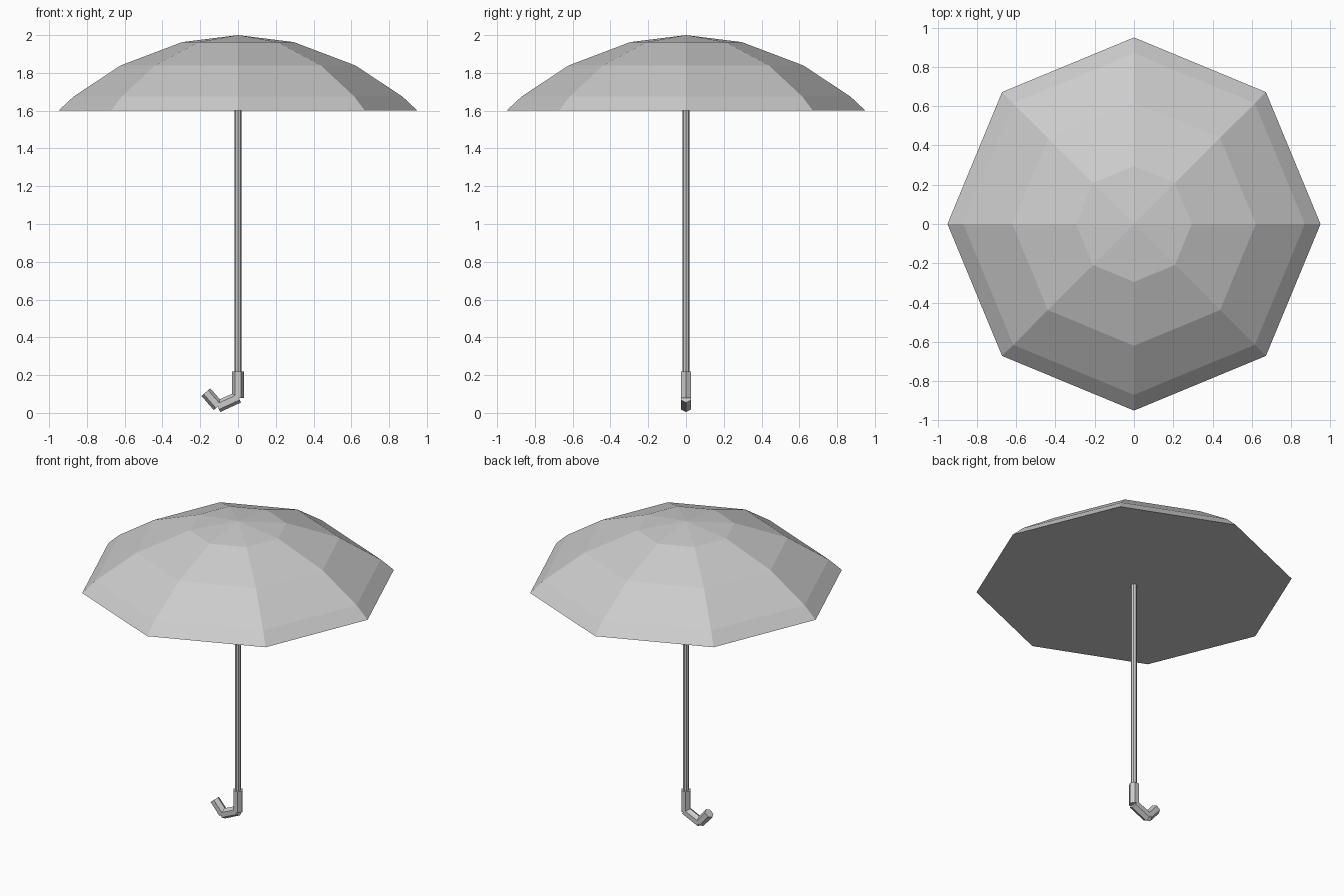
import bpy
import bmesh
import math
from mathutils import Vector, Matrix

cube = bpy.data.objects.get("Cube")
if cube:
    bpy.data.objects.remove(cube, do_unlink=True)

grey = bpy.data.materials.new("plain grey")
grey.use_nodes = True
color = (0.6, 0.6, 0.6, 1)
grey.diffuse_color = color
grey.node_tree.nodes["Principled BSDF"].inputs["Base Color"].default_value = color


def add_object(name, bm):
    bmesh.ops.recalc_face_normals(bm, faces=bm.faces)
    mesh = bpy.data.meshes.new(name)
    bm.to_mesh(mesh)
    bm.free()
    mesh.materials.append(grey)
    obj = bpy.data.objects.new(name, mesh)
    bpy.context.collection.objects.link(obj)
    return obj


def rod(name, start, end, radius, sides):
    """Flat-sided rod between two points, with one edge facing the front."""
    start, end = Vector(start), Vector(end)
    axis = (end - start).normalized()
    side = Vector((0, 1, 0))
    frame = Matrix((side.cross(axis), side, axis)).transposed().to_4x4()
    turn = Matrix.Rotation(math.pi / 2, 4, "Z")
    bm = bmesh.new()
    bmesh.ops.create_cone(bm, cap_ends=True, segments=sides, radius1=radius,
                          radius2=radius, depth=(end - start).length,
                          matrix=Matrix.Translation((start + end) / 2) @ frame @ turn)
    # Put a corner of the section on the front-back line
    return add_object(name, bm)


# Canopy: eight-sided dome with a flat closed underside
def canopy():
    profile = [(0.95, 1.6), (0.87, 1.675), (0.62, 1.84), (0.295, 1.963)]
    sides = 8
    bm = bmesh.new()
    rings = []
    for r, z in profile:
        angles = [math.tau * i / sides for i in range(sides)]
        rings.append([bm.verts.new((r * math.cos(a), r * math.sin(a), z)) for a in angles])
    tip = bm.verts.new((0, 0, 2))
    bm.faces.new(rings[0])
    for i in range(sides):
        j = (i + 1) % sides
        for low, high in zip(rings, rings[1:]):
            bm.faces.new((low[i], low[j], high[j], high[i]))
        bm.faces.new((rings[-1][i], rings[-1][j], tip))
    return add_object("canopy", bm)


canopy()

# Shaft
rod("shaft", (0, 0, 0.2), (0, 0, 1.62), 0.018, 8)

# Hooked handle made of three straight grips
rod("handle_upper", (0, 0, 0.08), (0, 0, 0.22), 0.031, 6)
rod("handle_middle", (0.003, 0, 0.083), (-0.107, 0, 0.033), 0.031, 6)
rod("handle_end", (-0.105, 0, 0.035), (-0.17, 0, 0.11), 0.031, 6)
